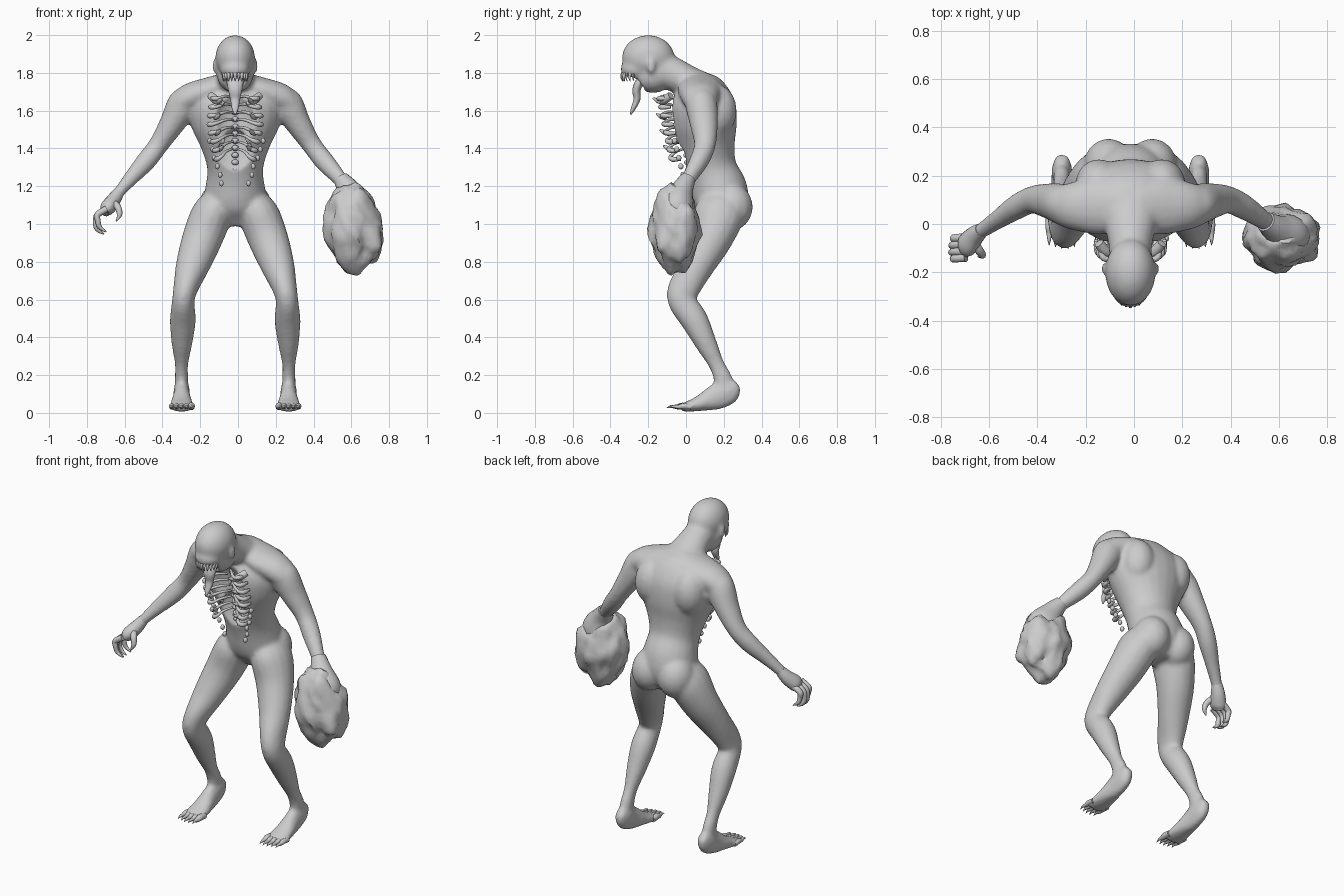
import bpy, bmesh, math, random
from mathutils import Vector, Matrix, noise

random.seed(4)
if "Cube" in bpy.data.objects:
    bpy.data.objects.remove(bpy.data.objects["Cube"], do_unlink=True)

MID = -0.015  # x of the body's plane of symmetry

grey = bpy.data.materials.new("pale grey skin")
grey.use_nodes = True
COLOUR = (0.6, 0.6, 0.6, 1)
grey.diffuse_color = COLOUR
grey.node_tree.nodes["Principled BSDF"].inputs["Base Color"].default_value = COLOUR


def spline(points, steps=5):
    """Catmull-Rom interpolation of any number of values per point."""
    out = []
    for i in range(len(points) - 1):
        p = [points[max(0, min(len(points) - 1, i + k))] for k in (-1, 0, 1, 2)]
        for s in range(steps):
            t = s / steps
            out.append([b + 0.5 * t * (c - a + t * (2 * a - 5 * b + 4 * c - d + t * (3 * (b - c) + d - a)))
                        for a, b, c, d in zip(*p)])
    return out + [list(points[-1])]


def tube(bm, points, side=1, ref=(0, 1, 0), sides=16, steps=5):
    """Loft of ellipses: each point is x, y, z, width radius, depth radius."""
    rows = spline([p if len(p) == 5 else (*p, p[3]) for p in points], steps)
    path = [Vector((MID + side * r[0], r[1], r[2])) for r in rows]
    rings = []
    for i, r in enumerate(rows):
        t = (path[min(i + 1, len(path) - 1)] - path[max(i - 1, 0)]).normalized()
        u = t.cross(Vector(ref)).normalized()
        v = t.cross(u)
        ring = []
        for k in range(sides):
            a = math.tau * k / sides
            ring.append(bm.verts.new(path[i] + u * math.cos(a) * r[3] + v * math.sin(a) * r[4]))
        rings.append(ring)
    faces = [bm.faces.new(rings[0]), bm.faces.new(rings[-1])]
    for a, b in zip(rings, rings[1:]):
        for k in range(sides):
            n = (k + 1) % sides
            faces.append(bm.faces.new((a[k], a[n], b[n], b[k])))
    bmesh.ops.recalc_face_normals(bm, faces=faces)


def ball(bm, centre, radii, side=1, tilt=0, detail=16):
    m = (Matrix.Translation((MID + side * centre[0], *centre[1:]))
         @ Matrix.Rotation(tilt, 4, 'X') @ Matrix.Diagonal((*radii, 1)))
    return bmesh.ops.create_uvsphere(bm, u_segments=detail, v_segments=detail // 2 + 2,
                                     radius=1, matrix=m)["verts"]


def finish(bm, name, angle=60):
    mesh = bpy.data.meshes.new(name)
    bm.to_mesh(mesh)
    bm.free()
    obj = bpy.data.objects.new(name, mesh)
    bpy.context.collection.objects.link(obj)
    mesh.materials.append(grey)
    smooth(obj, angle)
    return obj


def smooth(obj, angle):
    bpy.ops.object.select_all(action='DESELECT')
    obj.select_set(True)
    bpy.context.view_layer.objects.active = obj
    bpy.ops.object.shade_smooth_by_angle(angle=math.radians(angle))


# Body: overlapping torso, neck, head and limb forms, fused by a remesh
body = bmesh.new()
tube(body, [(0, .2, .99, .08, .07), (0, .195, 1.08, .17, .135), (0, .175, 1.18, .16, .15),
            (0, .135, 1.29, .148, .135), (0, .11, 1.4, .18, .15), (0, .095, 1.52, .235, .175),
            (0, .085, 1.63, .25, .175), (0, .075, 1.71, .2, .14), (0, .06, 1.77, .11, .08)], sides=24)
tube(body, [(0, .13, 1.69, .14, .1), (0, .03, 1.745, .115, .085), (0, -.08, 1.8, .092, .09),
            (0, -.16, 1.85, .085, .08)])
ball(body, (0, -.2, 1.88), (.105, .14, .12), detail=24)
ball(body, (0, -.26, 1.82), (.082, .088, .062))
ball(body, (0, -.165, 1.79), (.098, .115, .095), tilt=.3)
for s in (-1, 1):
    # shoulder slope, shoulder blade, buttock and ear
    tube(body, [(.02, .07, 1.75, .06, .1), (.13, .075, 1.71, .07, .12), (.24, .075, 1.67, .075, .1),
                (.3, .08, 1.63, .06, .08)], s)
    ball(body, (.13, .16, 1.6), (.1, .11, .14), s)
    ball(body, (.09, .24, 1.09), (.105, .115, .125), s)
    ball(body, (.108, -.185, 1.835), (.012, .025, .04), s)
    # arm
    tube(body, [(.22, .075, 1.69, .05, .06), (.27, .08, 1.64, .085, .085), (.335, .095, 1.53, .068, .075),
                (.405, .1, 1.42, .053, .058), (.47, .07, 1.335, .053, .052), (.545, .02, 1.25, .042, .04),
                (.605, -.02, 1.18, .032, .034), (.635, -.04, 1.14, .033, .03)], s)
    # leg
    tube(body, [(.085, .19, 1.13, .08, .11), (.125, .175, 1.05, .108, .135), (.175, .135, .92, .107, .11),
                (.225, .06, .78, .09, .09), (.262, -.01, .66, .066, .085), (.275, -.02, .59, .06, .075),
                (.277, .045, .49, .069, .073), (.282, .105, .37, .056, .058), (.284, .16, .26, .036, .043),
                (.284, .195, .18, .036, .05), (.284, .2, .1, .036, .05)], s)
    # foot
    tube(body, [(.283, .275, .15, .025, .03), (.283, .23, .12, .042, .07), (.283, .16, .085, .045, .07),
                (.283, .07, .05, .06, .042), (.283, 0, .032, .068, .026), (.283, -.03, .028, .062, .018)],
         s, ref=(0, 0, 1))
body_obj = finish(body, "body")

# Hollows for the open chest and the mouth
cut = bmesh.new()
ball(cut, (0, -.105, 1.54), (.115, .085, .16), detail=24)
ball(cut, (0, -.02, 1.37), (.1, .04, .13), tilt=-.15)
ball(cut, (0, -.29, 1.735), (.062, .085, .055))
cutter = finish(cut, "hollow_cutter")
cutter.hide_render = True
for i in range(2):
    remesh = body_obj.modifiers.new("fuse", 'REMESH')
    remesh.mode = 'VOXEL'
    remesh.voxel_size = .01
    if i == 0:
        # fuse the hollows too, so the cut is clean
        m = cutter.modifiers.new("fuse", 'REMESH')
        m.mode, m.voxel_size = 'VOXEL', .01
        cutting = body_obj.modifiers.new("hollow", 'BOOLEAN')
        cutting.operation, cutting.object = 'DIFFERENCE', cutter
soften = body_obj.modifiers.new("soften", 'SMOOTH')
soften.factor, soften.iterations = .5, 9
graph = bpy.context.evaluated_depsgraph_get()
body_obj.data = bpy.data.meshes.new_from_object(body_obj.evaluated_get(graph))
body_obj.modifiers.clear()
bpy.data.objects.remove(cutter, do_unlink=True)
smooth(body_obj, 80)

# Ribs: arched bones with knobbly outer ends, slanting more lower down
ribs = bmesh.new()
for s in (-1, 1):
    for i in range(8):
        z = 1.665 - .042 * i
        w = .115 + .02 * math.sin(i * .6)
        y = -.125 + .009 * i
        drop = .004 * i
        tube(ribs, [(.012, y + .055, z + drop, .006), (.05, y + .01, z + .012, .008),
                    (w * .75, y - .02, z - drop * .5, .01), (w, y - .01, z - drop, .014),
                    (w + .008, y + .035, z - drop, .008)], s, ref=(0, 0, 1), sides=8, steps=4)
        if i % 2 == 0:
            tube(ribs, [(w * .8, y, z - .02, .012), (w * .7, y - .025, z - .012, .013),
                        (w * .6, y - .05, z + .002, .004)], s, ref=(0, 0, 1), sides=8, steps=3)
    # collar bone stubs
    tube(ribs, [(.13, -.08, 1.68, .02), (.1, -.115, 1.655, .022), (.06, -.13, 1.635, .01)],
         s, ref=(0, 0, 1), sides=10)
    # loose lumps round the rim
    for k in range(6):
        ball(ribs, (.14 - .013 * k + random.uniform(-.01, .01), -.06 + .011 * k, 1.44 - .045 * k),
             (.012, .014, .016), s, detail=8)
finish(ribs, "ribs")

# Spine: stacked vertebrae seen through the chest
spine = bmesh.new()
for i in range(10):
    z = 1.63 - .038 * i
    ball(spine, (0, -.025 + .005 * i, z), (.02, .025, .016), detail=10)
finish(spine, "spine")

# Tongue
tongue = bmesh.new()
tube(tongue, [(0, -.19, 1.77, .04, .025), (0, -.24, 1.755, .044, .024), (0, -.262, 1.71, .037, .022),
              (0, -.26, 1.66, .026, .018), (0, -.28, 1.61, .017, .012), (0, -.293, 1.58, .004, .004)])
finish(tongue, "tongue")

# Upper teeth in an arc
teeth = bmesh.new()
for i in range(11):
    a = math.pi * (i - 5) / 11
    x, y = .064 * math.sin(a), -.265 - .07 * math.cos(a)
    size = .01 if i % 2 else .008
    tube(teeth, [(x, y, 1.8, size), (x, y - .006, 1.775, size * .8), (x, y, 1.755, .001)], sides=6, steps=2)
finish(teeth, "teeth")

# Toes with claws
toes = bmesh.new()
for s in (-1, 1):
    for i in range(5):
        x = .232 + .026 * i
        y = -.04 + .007 * abs(i - 1.5)
        r = .018 if i == 0 else .0145
        tube(toes, [(x, y + .05, .032, r), (x, y + .01, .036, r * 1.05), (x, y - .015, .032, r * .8),
                    (x, y - .045, .034, .007), (x, y - .066, .026, .001)], s, ref=(0, 0, 1), sides=10, steps=3)
finish(toes, "toes")

# Right hand: palm, four curling fingers and a thumb
hand = bmesh.new()
tube(hand, [(.615, -.025, 1.17, .03, .03), (.645, -.05, 1.125, .038, .042), (.675, -.085, 1.085, .04, .05),
            (.69, -.1, 1.06, .025, .04)], -1)
for i in range(4):
    y = -.055 - .028 * i
    d = .012 * abs(i - 1.5)
    tube(hand, [(.68, y, 1.08, .018), (.728, y - .004, 1.05, .017), (.745 - d, y - .006, 1.0 + d, .0145),
                (.735 - d, y - .002, .965 + d, .012), (.7 - d, y, .94 + d, .003)], -1, sides=10)
tube(hand, [(.645, -.08, 1.11, .02), (.622, -.115, 1.09, .018), (.612, -.13, 1.05, .014),
            (.63, -.135, 1.015, .003)], -1, sides=10)
finish(hand, "right_hand")

# Left arm ends in a swollen, lumpy mass
club = bmesh.new()
bmesh.ops.create_icosphere(club, subdivisions=4, radius=1)
for v in club.verts:
    n = v.co.normalized()
    r = 1 + .2 * noise.noise(n * 1.7 + Vector((3, 1, 7))) + .1 * noise.noise(n * 4 + Vector((5, 2, 0)))
    v.co = Vector((n.x * .155 - n.z * .02, n.y * .135, n.z * .225)) * r + Vector((.612, -.06, .975))
tube(club, [(.56, .01, 1.24, .042, .042), (.6, -.02, 1.18, .065, .06), (.63, -.045, 1.1, .11, .09),
            (.635, -.055, 1.02, .1, .08)])
finish(club, "left_club_hand", 50)
